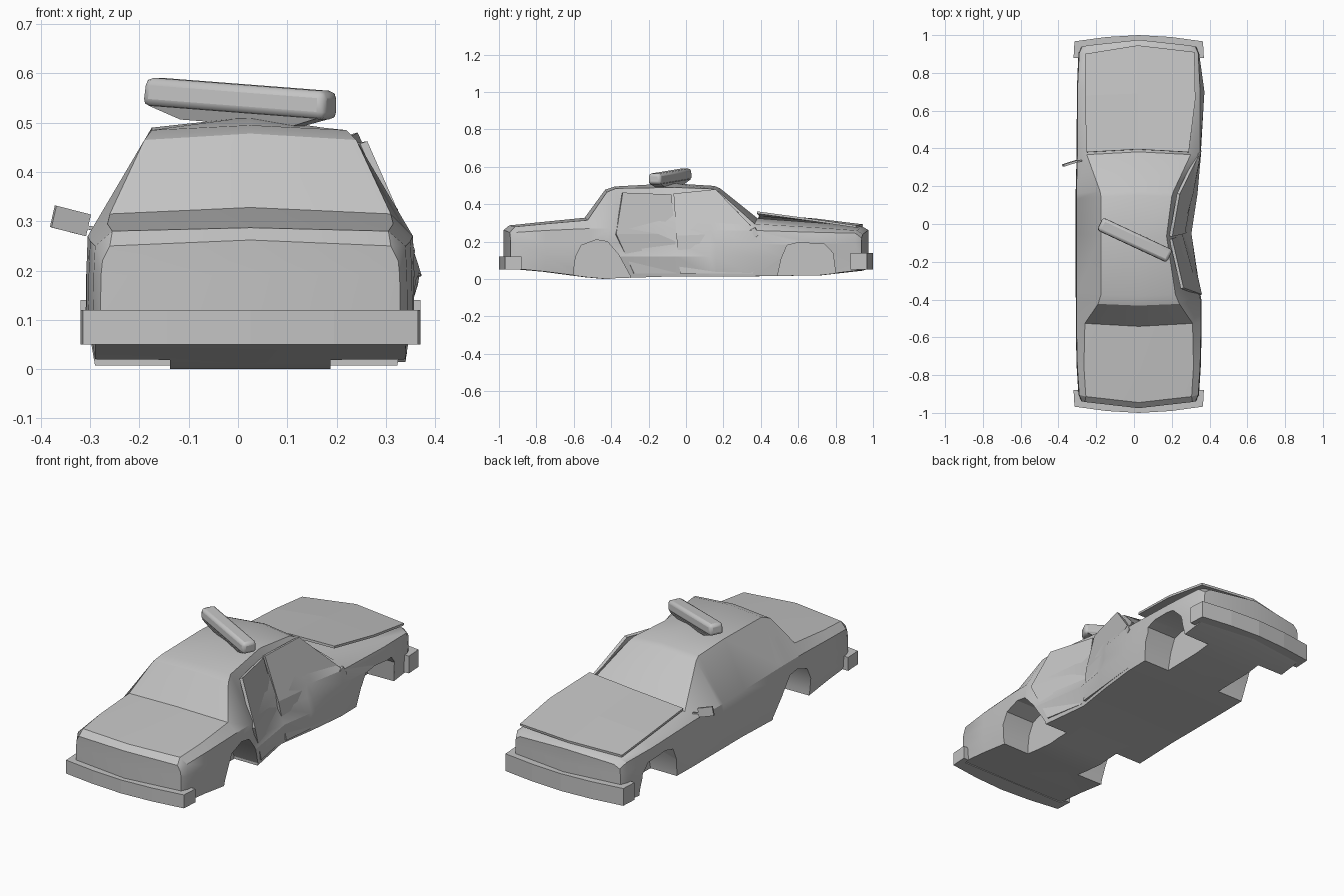
import bpy, bmesh, math
from mathutils import Vector, Euler

cube = bpy.data.objects.get("Cube")
if cube:
    bpy.data.objects.remove(cube, do_unlink=True)

# One plain grey for the whole wreck
grey = bpy.data.materials.new("plain grey")
grey.use_nodes = True
colour = (0.55, 0.55, 0.55, 1)
grey.diffuse_color = colour
grey.node_tree.nodes["Principled BSDF"].inputs["Base Color"].default_value = colour

MID = 0.025   # centre line of the bent shell


def make(name, verts, faces, smooth=None):
    mesh = bpy.data.meshes.new(name)
    mesh.from_pydata([tuple(v) for v in verts], [], faces)
    bm = bmesh.new()
    bm.from_mesh(mesh)
    bmesh.ops.recalc_face_normals(bm, faces=bm.faces)
    bm.to_mesh(mesh)
    bm.free()
    mesh.materials.append(grey)
    obj = bpy.data.objects.new(name, mesh)
    bpy.context.collection.objects.link(obj)
    if smooth:
        shade(obj, smooth)
    return obj


def shade(obj, angle):
    bpy.ops.object.select_all(action="DESELECT")
    obj.select_set(True)
    bpy.context.view_layer.objects.active = obj
    bpy.ops.object.shade_smooth_by_angle(angle=math.radians(angle))


def prism(name, lower, upper):
    """Closed solid between two matching outlines."""
    n = len(lower)
    sides = [(i, (i + 1) % n, n + (i + 1) % n, n + i) for i in range(n)]
    return make(name, lower + upper, [tuple(range(n)), tuple(range(n, 2 * n))] + sides)


def sheet(name, rows, thickness):
    """Panel made from rows of points, given thickness."""
    w = len(rows[0])
    verts = [p for row in rows for p in row]
    faces = [(r * w + c, r * w + c + 1, (r + 1) * w + c + 1, (r + 1) * w + c)
             for r in range(len(rows) - 1) for c in range(w - 1)]
    obj = make(name, verts, faces)
    mod = obj.modifiers.new("thickness", "SOLIDIFY")
    mod.thickness = thickness
    mod.offset = 0
    return obj


def crumple(x, y, z):
    """Pushes the +x side in around the door pillar, out at the wing."""
    if x > 0.1:
        near = max(0, 1 - abs(y + 0.05) / 0.36)
        x -= near * (0.10 if 0.15 < z < 0.4 else 0.055)
        if 0.15 < z < 0.22:
            x += 0.022 * max(0, 1 - abs(y - 0.72) / 0.2)
    return (x, y, z)


# Shell stations: y, bottom z, belt z, belt half width, top z, top half width, crown z
stations = [
    (-0.93, .06, .22, .30, .25, .285, .262),
    (-0.90, .055, .25, .315, .28, .28, .287),
    (-0.75, .04, .26, .325, .295, .29, .305),
    (-0.52, .01, .27, .33, .315, .285, .328),
    (-0.41, 0, .27, .33, .465, .215, .478),
    (-0.36, .005, .27, .33, .485, .2, .495),
    (-0.05, .015, .265, .33, .49, .2, .512),
    (0.13, .015, .26, .33, .482, .2, .498),
    (0.16, .015, .26, .33, .468, .205, .485),
    (0.36, .015, .26, .325, .295, .275, .325),
    (0.70, .02, .25, .325, .275, .275, .30),
    (0.90, .045, .245, .315, .26, .28, .28),
    (0.93, .055, .22, .30, .24, .27, .262),
]
verts, faces = [], []
N = 12
for y, zb, zbelt, wbelt, ztop, wtop, crown in stations:
    bow = math.copysign(0.045 if abs(y) > 0.8 else 0.022, y)
    side = [(0.315, zb), (wbelt + .004, .12), (wbelt + .003, .19), (wbelt, zbelt), (wtop, ztop)]
    ring = [(-w, z) for w, z in side] + [(0, crown)] + [(w, z) for w, z in side[::-1]] + [(0, zb)]
    for x, z in ring:
        verts.append(crumple(x + MID, y + bow * (1 - (x / .335) ** 2), z))
for s in range(len(stations) - 1):
    a, b = s * N, (s + 1) * N
    faces += [(a + i, a + (i + 1) % N, b + (i + 1) % N, b + i) for i in range(N)]

# Bowed nose and tail closed through a centre column
for base in (0, (len(stations) - 1) * N):
    column = [base + N - 1]
    for i in range(1, 4):
        l = verts[base + i]
        column.append(len(verts))
        verts.append((MID, verts[base + 5][1], l[2]))
    column.append(base + 5)
    for i in range(4):
        l, r = base + i, base + 10 - i
        faces.append((l, l + 1, column[i + 1], column[i]))
        faces.append((r, r - 1, column[i + 1], column[i]))
    # the column ends coincide with the crown and keel points
body = make("body_shell", verts, faces)

# Wheel wells cut from both sides
arches = [
    [(-.60, -.1), (-.60, .05), (-.59, .12), (-.56, .18), (-.48, .21), (-.42, .2), (-.36, .13), (-.30, .02), (-.30, -.1)],
    [(.49, -.1), (.49, .02), (.51, .11), (.54, .18), (.60, .195), (.74, .187), (.785, .14), (.80, .03), (.80, -.1)],
]
cutters = []
for arch in arches:
    for sgn in (-1, 1):
        cut = prism("arch_cutter", [(MID + sgn * .163, y, z) for y, z in arch],
                    [(MID + sgn * .6, y, z) for y, z in arch])
        cut.hide_render = True
        mod = body.modifiers.new("arch", "BOOLEAN")
        mod.operation = "DIFFERENCE"
        mod.solver = "EXACT"
        mod.object = cut
        cutters.append(cut)
bpy.context.view_layer.update()
graph = bpy.context.evaluated_depsgraph_get()
cut_mesh = bpy.data.meshes.new_from_object(body.evaluated_get(graph))
body.modifiers.clear()
body.data = cut_mesh
for cut in cutters:
    bpy.data.objects.remove(cut, do_unlink=True)
shade(body, 28)

# Bumpers wrap around both ends
for name, sgn, z0, z1 in (("nose_bumper", 1, .05, .14), ("tail_bumper", -1, .05, .12)):
    half = [(.345, .88), (.34, .967), (.17, .99)]
    inner = [(.31, .91), (.315, .88)]
    plan = [(-x, y) for x, y in half] + [(0, 1)] + [(x, y) for x, y in half[::-1]]
    plan += [(x, y) for x, y in inner[::-1]] + [(-x, y) for x, y in inner]
    prism(name, [(x + MID, y * sgn, z0) for x, y in plan], [(x + MID, y * sgn, z1) for x, y in plan])

# Sprung bonnet, lifted most at its rear +x corner
sheet("bonnet", [
    [(-.25, .38, .312), (.02, .395, .342), (.29, .38, .356)],
    [(-.26, .68, .290), (.02, .69, .318), (.325, .66, .318)],
    [(-.26, .90, .268), (.02, .945, .287), (.32, .91, .281)],
], 0.012)

# Buckled doors on the +x side, rows run roof, belt, sill
sheet("front_door", [
    [(.195, -.065, .455), (.235, .16, .478)],
    [(.262, -.05, .23), (.342, .38, .25)],
    [(.295, -.03, .03), (.335, .36, .03)],
], 0.016)
sheet("rear_door", [
    [(.255, -.34, .46), (.195, -.08, .45)],
    [(.352, -.375, .24), (.245, -.06, .24)],
    [(.322, -.28, .03), (.28, -.05, .03)],
], 0.016)

# Mirrors: one bent out on a stalk, one hanging on the door
sheet("left_over_mirror", [
    [(-.37, .31, .332), (-.30, .332, .314)],
    [(-.38, .31, .288), (-.31, .332, .27)],
], 0.012)
sheet("mirror_stalk", [
    [(-.31, .33, .292), (-.275, .335, .287)],
    [(-.31, .33, .284), (-.275, .335, .279)],
], 0.008)
sheet("hanging_mirror", [
    [(.335, .32, .25), (.345, .37, .275)],
    [(.34, .345, .205), (.352, .39, .235)],
], 0.012)

# Knocked-askew roof light bar and its foot
turn = Euler((0, math.radians(4), math.radians(-25))).to_matrix()


def bar(name, centre, low, high, bevel):
    ends = []
    for (lx, ly), z in (low, high):
        ends.append([turn @ Vector((sx * lx, sy * ly, z)) + Vector(centre)
                     for sx, sy in ((-1, -1), (1, -1), (1, 1), (-1, 1))])
    obj = prism(name, *ends)
    if bevel:
        mod = obj.modifiers.new("round", "BEVEL")
        mod.width = bevel
        mod.segments = 2
        shade(obj, 40)


bar("light_bar", (.005, -.085, .548), ((.205, .038), -.028), ((.202, .036), .03), .015)
bar("light_bar_foot", (.005, -.085, .548), ((.12, .025), -.05), ((.19, .035), -.026), 0)
